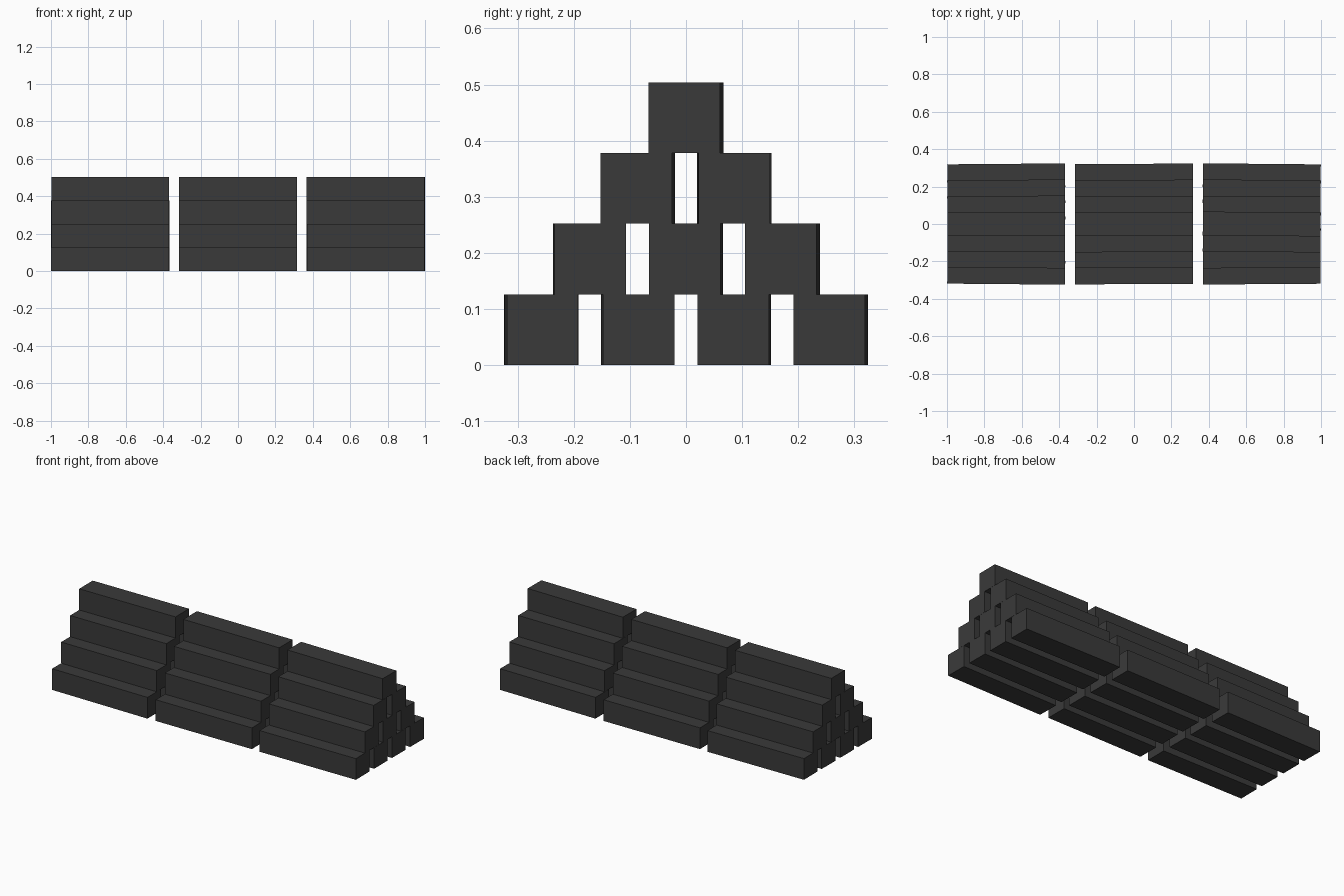
import bpy

cube = bpy.data.objects.get("Cube")
if cube:
    bpy.data.objects.remove(cube, do_unlink=True)

LENGTH, WIDTH, HEIGHT = 0.63, 0.127, 0.126
SPACING = 0.172  # distance between neighbouring bars of one row

# One dark material for every bar
metal = bpy.data.materials.new("dark grey")
metal.use_nodes = True
colour = (0.042, 0.042, 0.042, 1)
metal.diffuse_color = colour
metal.node_tree.nodes["Principled BSDF"].inputs["Base Color"].default_value = colour


def add_bar(name, x, y, z, yaw):
    bpy.ops.mesh.primitive_cube_add(size=1, location=(x, y, z), rotation=(0, 0, yaw))
    bar = bpy.context.object
    bar.name = name
    bar.scale = (LENGTH, WIDTH, HEIGHT)
    bar.data.materials.append(metal)


# Slight hand-stacked turns, in thousandths of a radian: rows from bottom to top
stacks = {
    "right": (-0.683, [(-9, 4, -5, 8), (-5, 0, 9), (4, 9), (6,)]),
    "middle": (0, [(4, -5, 5, 6), (2, -5, 5), (9, 3), (-2,)]),
    "left": (0.683, [(7, 5, -6, -9), (5, -7, -10), (-9, 0, -10), (-10,)]),
}
stacks["left"][1][2] = (-9, 0)

# Three pyramids of stacked bars
for side, (x, rows) in stacks.items():
    for level, turns in enumerate(rows):
        for i, turn in enumerate(turns):
            y = (i - (len(turns) - 1) / 2) * SPACING
            add_bar(f"{side}_bar_row{level + 1}_{i + 1}", x, y,
                    (level + 0.5) * HEIGHT, turn / 1000)
